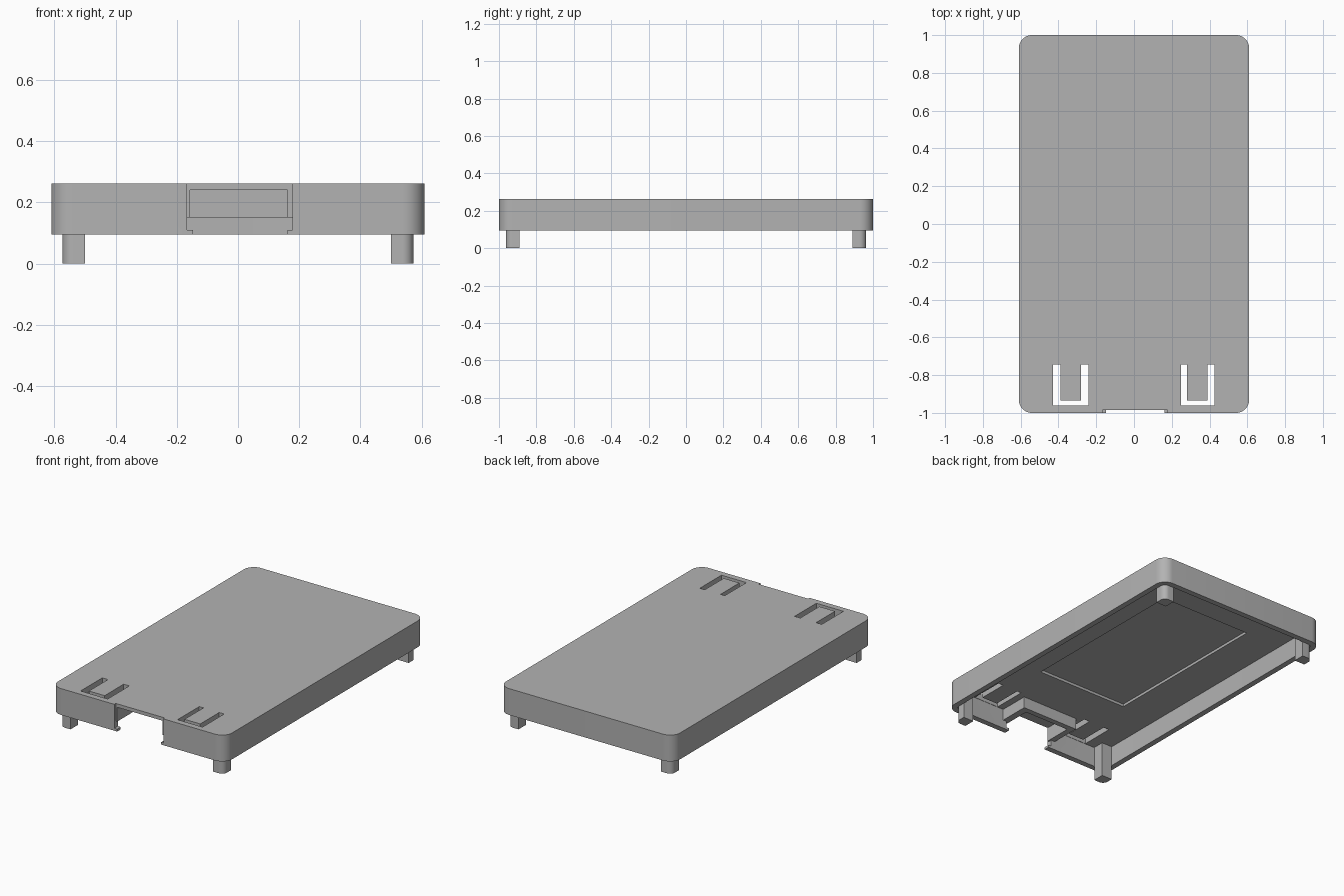
import bpy, bmesh
from math import sin, cos, pi, radians

cube = bpy.data.objects.get("Cube")
if cube:
    bpy.data.objects.remove(cube, do_unlink=True)

grey = bpy.data.materials.new("plain_grey")
grey.use_nodes = True
tint = (0.45, 0.45, 0.45, 1)
grey.diffuse_color = tint
grey.node_tree.nodes["Principled BSDF"].inputs["Base Color"].default_value = tint

RIM, CEIL, THIN, TOP = 0.095, 0.223, 0.24, 0.262


def slab(name, x, y, z, radii=(0, 0, 0, 0), steps=10):
    """Box from ranges; one radius per vertical corner, from (+x,+y) anticlockwise."""
    bm = bmesh.new()
    ring = []
    corners = [(x[1], y[1]), (x[0], y[1]), (x[0], y[0]), (x[1], y[0])]
    signs = [(1, 1), (-1, 1), (-1, -1), (1, -1)]
    for i, ((cx, cy), (sx, sy), r) in enumerate(zip(corners, signs, radii)):
        for k in range(steps + 1 if r else 1):
            a = i * pi / 2 + k * pi / 2 / steps
            px = cx - sx * r + r * cos(a)
            py = cy - sy * r + r * sin(a)
            ring.append(bm.verts.new((px, py, z[0])))
    base = bm.faces.new(ring)
    out = bmesh.ops.extrude_face_region(bm, geom=[base])
    top = [v for v in out["geom"] if isinstance(v, bmesh.types.BMVert)]
    bmesh.ops.translate(bm, verts=top, vec=(0, 0, z[1] - z[0]))
    bmesh.ops.recalc_face_normals(bm, faces=bm.faces)
    mesh = bpy.data.meshes.new(name)
    bm.to_mesh(mesh)
    bm.free()
    mesh.materials.append(grey)
    obj = bpy.data.objects.new(name, mesh)
    bpy.context.collection.objects.link(obj)
    return obj


def combine(target, others, operation):
    """Apply booleans to the target and drop the helper solids."""
    for other in others:
        other.hide_render = True
        mod = target.modifiers.new("shape", "BOOLEAN")
        mod.operation, mod.solver, mod.object = operation, "EXACT", other
        bpy.context.view_layer.update()
        graph = bpy.context.evaluated_depsgraph_get()
        mesh = bpy.data.meshes.new_from_object(target.evaluated_get(graph))
        target.modifiers.clear()
        target.data = mesh
        bpy.data.objects.remove(other, do_unlink=True)


# Rounded tray, hollow from below, with a shallow recess in its ceiling
lid = slab("lid_shell", (-0.61, 0.61), (-1, 1), (RIM, TOP), (0.07,) * 4)
combine(lid, [
    slab("cavity", (-0.574, 0.574), (-0.964, 0.964), (0, CEIL), (0.035,) * 4),
    slab("ceiling_recess", (-0.32, 0.32), (-0.48, 0.66), (0.2, THIN)),
], "DIFFERENCE")

# Hood around the port, hanging from the ceiling
combine(lid, [
    slab("port_hood", (-0.195, 0.205), (-0.98, -0.77), (0.15, 0.23)),
], "UNION")

# Port opening: shallow face recess, inner pocket, gap below, narrow gap at the rim
cuts = [
    slab("port_face", (-0.167, 0.178), (-1.1, -0.985), (0.11, 0.3)),
    slab("port_pocket", (-0.157, 0.161), (-1.1, -0.805), (0.14, THIN)),
    slab("port_gap", (-0.167, 0.178), (-1.1, -0.95), (0.11, 0.15)),
    slab("rim_gap", (-0.147, 0.161), (-1.1, -0.95), (0, 0.12)),
]
# U-shaped slots that leave a flexible tongue
for x0, x1, t0, t1 in ((-0.43, -0.24, -0.39, -0.28), (0.25, 0.425, 0.28, 0.39)):
    cuts.append(slab("slot_side", (x0, t0), (-0.962, -0.745), (0.2, 0.3)))
    cuts.append(slab("slot_side", (t1, x1), (-0.962, -0.745), (0.2, 0.3)))
    cuts.append(slab("slot_end", (x0, x1), (-0.962, -0.935), (0.2, 0.3)))
combine(lid, cuts, "DIFFERENCE")
parts = [lid]

# Corner posts running from the ceiling down to the feet
for i, (sx, sy) in enumerate([(1, 1), (-1, 1), (-1, -1), (1, -1)]):
    radii = [0.035 if k == i else 0 for k in range(4)]
    xs = sorted((sx * 0.5, sx * 0.573))
    ys = sorted((sy * 0.89, sy * 0.963))
    name = ("back" if sy > 0 else "front") + ("_left" if sx > 0 else "_right") + "_post"
    parts.append(slab(name, xs, ys, (0, CEIL), radii))

# Smooth rounded corners, keep the other edges sharp
bpy.ops.object.select_all(action="DESELECT")
for part in parts:
    part.select_set(True)
bpy.context.view_layer.objects.active = lid
bpy.ops.object.shade_smooth_by_angle(angle=radians(30))
